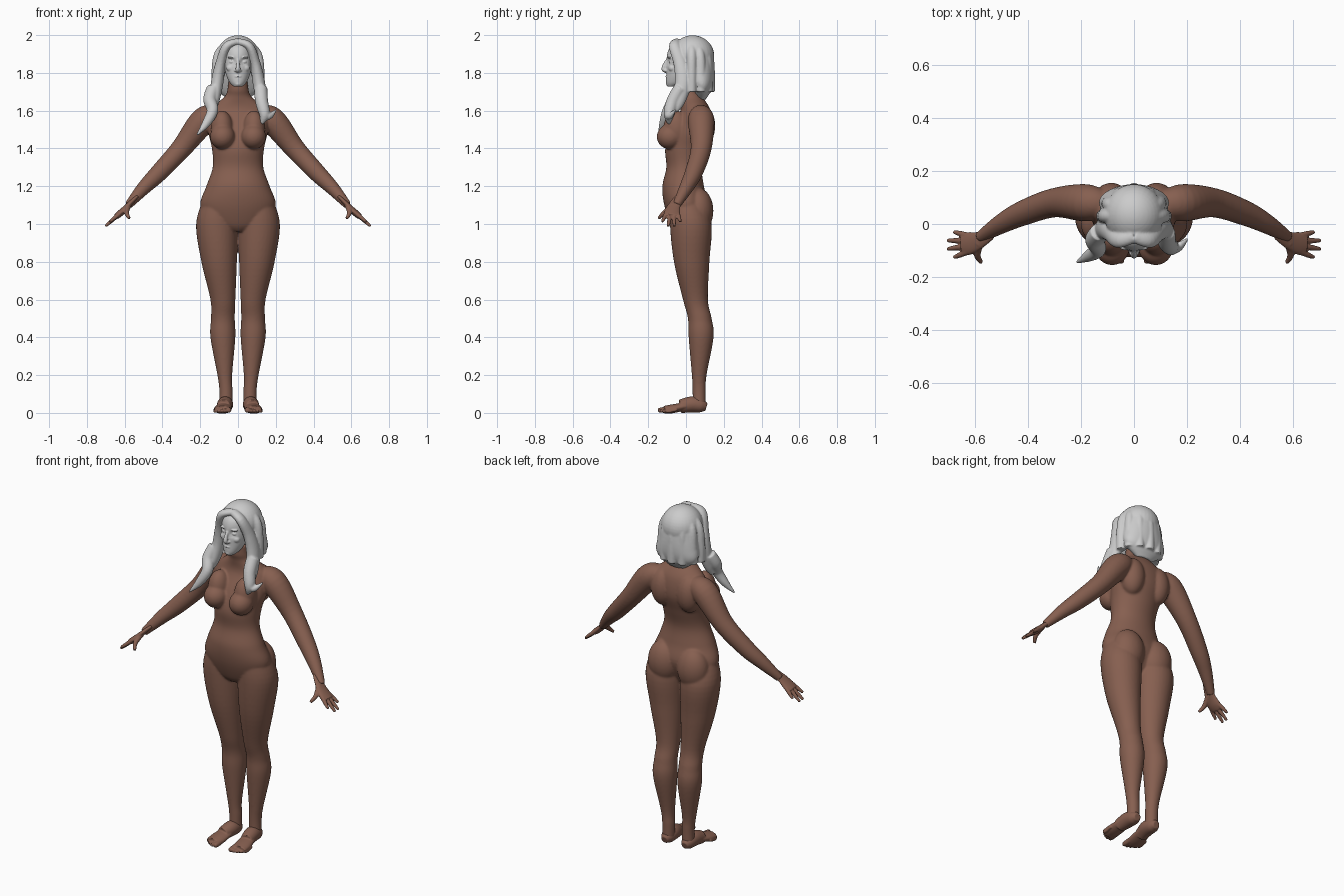
import bpy
import bmesh
import math
from mathutils import Vector, Matrix

default_cube = bpy.data.objects.get("Cube")
if default_cube:
    bpy.data.objects.remove(default_cube, do_unlink=True)


def make_material(name, red, green, blue):
    colour = (red, green, blue, 1)
    material = bpy.data.materials.new(name)
    material.use_nodes = True
    material.diffuse_color = colour
    shader = material.node_tree.nodes["Principled BSDF"]
    shader.inputs["Base Color"].default_value = colour
    return material


BROWN = make_material("warm brown", .24, .115, .08)
GREY = make_material("light grey", .6, .6, .6)
RIGHTWARD = Vector((1, 0, 0))
BACKWARD = Vector((0, 1, 0))
UPWARD = Vector((0, 0, 1))
SIDES = (1, -1)


def smooth_path(stations, steps=6):
    """Pass a smooth curve through tuples of position and radii."""
    rows = [Vector(row) for row in stations]
    rows = [rows[0]] + rows + [rows[-1]]
    result = []
    for before, start, end, after in zip(rows, rows[1:], rows[2:], rows[3:]):
        leaving, arriving = (end - before) / 2, (after - start) / 2
        for step in range(steps):
            t = step / steps
            ease = t * t * (3 - 2 * t)
            result.append(start.lerp(end, ease)
                          + leaving * t * (1 - t) ** 2
                          - arriving * t * t * (1 - t))
    return result + [rows[-1]]


def tube(bm, stations, side=1, wide_axis=RIGHTWARD, level_axis=None, segments=32):
    """Loft ellipses given as (x, y, z, half width, half depth) along a path."""
    path = smooth_path(stations)
    last = len(path) - 1
    rings = []
    for i, row in enumerate(path):
        travel = Vector((path[min(i + 1, last)] - path[max(i - 1, 0)])[:3])
        tangent = level_axis or travel.normalized()
        wide = (wide_axis - tangent * tangent.dot(wide_axis)).normalized()
        deep = tangent.cross(wide)
        ring = []
        for k in range(segments):
            angle = math.tau * k / segments
            point = (Vector(row[:3]) + wide * math.cos(angle) * row[3]
                     + deep * math.sin(angle) * row[4])
            ring.append(bm.verts.new((point.x * side, point.y, point.z)))
        rings.append(ring)
    for low, high in zip(rings, rings[1:]):
        for k in range(segments):
            following = (k + 1) % segments
            bm.faces.new((low[k], low[following], high[following], high[k]))
    bm.faces.new(rings[0])
    bm.faces.new(rings[-1])


def limb(bm, stations, flat=1, **options):
    """Loft along (x, y, z, radius) with one flattening for the whole length."""
    tube(bm, [(x, y, z, r, r * flat) for x, y, z, r in stations], **options)


def column(bm, sections):
    """Loft level sections on the centre line, as (z, y, half width, half depth)."""
    tube(bm, [(0, y, z, wide, deep) for z, y, wide, deep in sections],
         level_axis=UPWARD, segments=48)


def blob(bm, centre, size, side=1):
    x, y, z = centre
    matrix = Matrix.Translation((x * side, y, z)) @ Matrix.Diagonal((*size, 1))
    bmesh.ops.create_uvsphere(bm, u_segments=32, v_segments=20, radius=1, matrix=matrix)


def finish(bm, name, material, voxel, rounds):
    """Fuse the overlapping volumes into one smooth skin."""
    bmesh.ops.recalc_face_normals(bm, faces=bm.faces)
    mesh = bpy.data.meshes.new(name)
    bm.to_mesh(mesh)
    bm.free()
    mesh.materials.append(material)
    obj = bpy.data.objects.new(name, mesh)
    bpy.context.collection.objects.link(obj)
    fuse = obj.modifiers.new("fuse", "REMESH")
    fuse.mode = "VOXEL"
    fuse.voxel_size = voxel
    fuse.use_smooth_shade = True
    relax = obj.modifiers.new("relax", "SMOOTH")
    relax.factor = .5
    relax.iterations = rounds


# Torso and neck
bm = bmesh.new()
column(bm, [(.96, 0, .04, .05), (1, 0, .15, .08), (1.1, 0, .2, .115), (1.2, -.015, .168, .11),
            (1.3, -.01, .134, .094), (1.4, 0, .138, .11), (1.5, .03, .16, .11),
            (1.6, .05, .155, .08), (1.67, .03, .075, .06), (1.71, .01, .056, .05),
            (1.76, .01, .05, .05)])
for side in SIDES:
    # Chest, shoulder blades and hips
    blob(bm, (.082, -.085, 1.462), (.066, .07, .066), side)
    blob(bm, (.085, -.05, 1.5), (.06, .07, .1), side)
    blob(bm, (.085, .085, 1.52), (.07, .07, .11), side)
    blob(bm, (.095, .065, 1.07), (.093, .08, .12), side)
    # Leg
    limb(bm, [(.1, 0, 1.14, .08), (.112, .025, 1, .11), (.1, .03, .8, .094), (.08, .05, .6, .066),
              (.08, .073, .5, .063), (.08, .08, .4, .066), (.07, .07, .2, .039),
              (.064, .07, .12, .035), (.064, .07, .04, .035)],
         side=side, level_axis=UPWARD)
    # Arm
    limb(bm, [(.1, .075, 1.58, .045), (.18, .08, 1.55, .07), (.3, .08, 1.4, .055),
              (.42, .04, 1.27, .047), (.5, 0, 1.19, .037), (.58, -.05, 1.1, .022)], side=side)
finish(bm, "body", BROWN, voxel=.006, rounds=7)

# Hands with four fingers and a thumb
bm = bmesh.new()
for side in SIDES:
    limb(bm, [(.54, -.03, 1.14, .03), (.58, -.06, 1.1, .033), (.62, -.073, 1.06, .043),
              (.645, -.076, 1.04, .04)], flat=.4, side=side, wide_axis=BACKWARD)
    for i in range(4):
        reach = .705 - .012 * (i - 1.5) ** 2
        root = Vector((.62, -.045 - .019 * i, 1.06))
        tip = Vector((reach, -.03 - .032 * i, 1.69 - reach))
        limb(bm, [(*root, .012), (*root.lerp(tip, .6), .0105), (*tip, .007)],
             side=side, wide_axis=BACKWARD, segments=12)
    limb(bm, [(.58, -.07, 1.1, .016), (.59, -.115, 1.06, .013), (.575, -.145, 1.03, .008)],
         side=side, segments=12)
finish(bm, "hands", BROWN, voxel=.004, rounds=2)

# Feet with five toes each
bm = bmesh.new()
for side in SIDES:
    limb(bm, [(.066, .108, .03, .02), (.066, .08, .038, .036), (.068, .03, .045, .042),
              (.077, -.03, .034, .036)], side=side)
    limb(bm, [(.072, 0, .036, .04), (.08, -.07, .022, .047), (.084, -.115, .016, .042)],
         flat=.5, side=side)
    for i in range(5):
        size = .015 / (1 + i / 5)
        x = .05 + .018 * i
        front = -.148 + .0025 * i * i
        limb(bm, [(x, front + .06, .018, size), (x, front + .02, size, size),
                  (x, front, size, size * .7)], side=side, segments=12)
finish(bm, "feet", BROWN, voxel=.004, rounds=2)

# Head, with sunken eye sockets
bm = bmesh.new()
column(bm, [(1.727, -.075, .022, .022), (1.75, -.05, .045, .055), (1.8, -.03, .066, .074),
            (1.87, -.01, .076, .094), (1.93, 0, .07, .088), (1.97, .01, .04, .05)])
for vert in bm.verts:
    for side in SIDES:
        offset = vert.co - Vector((.032 * side, -.1, 1.86))
        vert.co.y += .016 * math.exp(-(offset.length / .018) ** 2)
# Nose, lips and chin
limb(bm, [(0, -.09, 1.88, .007), (0, -.11, 1.85, .009), (0, -.117, 1.82, .013),
          (0, -.1, 1.81, .012)])
blob(bm, (0, -.097, 1.781), (.021, .012, .006))
blob(bm, (0, -.094, 1.768), (.018, .012, .007))
blob(bm, (0, -.088, 1.742), (.02, .018, .014))
for side in SIDES:
    # Eye, brow, cheek and nostril
    blob(bm, (.032, -.08, 1.858), (.015, .012, .009), side)
    blob(bm, (.032, -.085, 1.882), (.024, .014, .006), side)
    blob(bm, (.038, -.073, 1.825), (.024, .02, .02), side)
    blob(bm, (.012, -.106, 1.812), (.008, .01, .007), side)
finish(bm, "head", GREY, voxel=.0035, rounds=2)

# Hair: crown and the mass behind the neck
bm = bmesh.new()
blob(bm, (0, .035, 1.888), (.112, .115, .111))
column(bm, [(1.93, .04, .1, .1), (1.8, .07, .125, .08), (1.72, .085, .125, .055),
            (1.66, .085, .05, .02)])
# Waves fanned round the back of the crown
for i in range(7):
    angle = math.pi * i / 6
    across, back = math.cos(angle), math.sin(angle)
    limb(bm, [(across * spread, .03 + back * spread * .85, z, .026)
              for spread, z in ((.04, 1.96), (.1, 1.9), (.115, 1.8), (.115, 1.7))], segments=16)
# Locks swept from the parting round the face
for side in SIDES:
    limb(bm, [(0, -.045, 1.965, .025), (.06, -.06, 1.94, .03), (.092, -.03, 1.85, .036),
              (.11, -.015, 1.75, .044), (.125, -.04, 1.65, .035), (.135, -.06, 1.6, .018)],
         flat=.75, side=side, wide_axis=BACKWARD)
# Long lock over the right shoulder
limb(bm, [(-.13, -.03, 1.72, .035), (-.15, -.06, 1.66, .034), (-.135, -.095, 1.6, .03),
          (-.17, -.12, 1.53, .022), (-.218, -.145, 1.47, .004)])
# Lock over the left shoulder with a curled end
limb(bm, [(.12, -.03, 1.72, .035), (.125, -.07, 1.65, .034), (.14, -.09, 1.58, .028),
          (.125, -.09, 1.53, .008)])
limb(bm, [(.12, -.09, 1.61, .02), (.16, -.09, 1.57, .02), (.203, -.055, 1.605, .004)])
finish(bm, "hair", GREY, voxel=.005, rounds=3)
